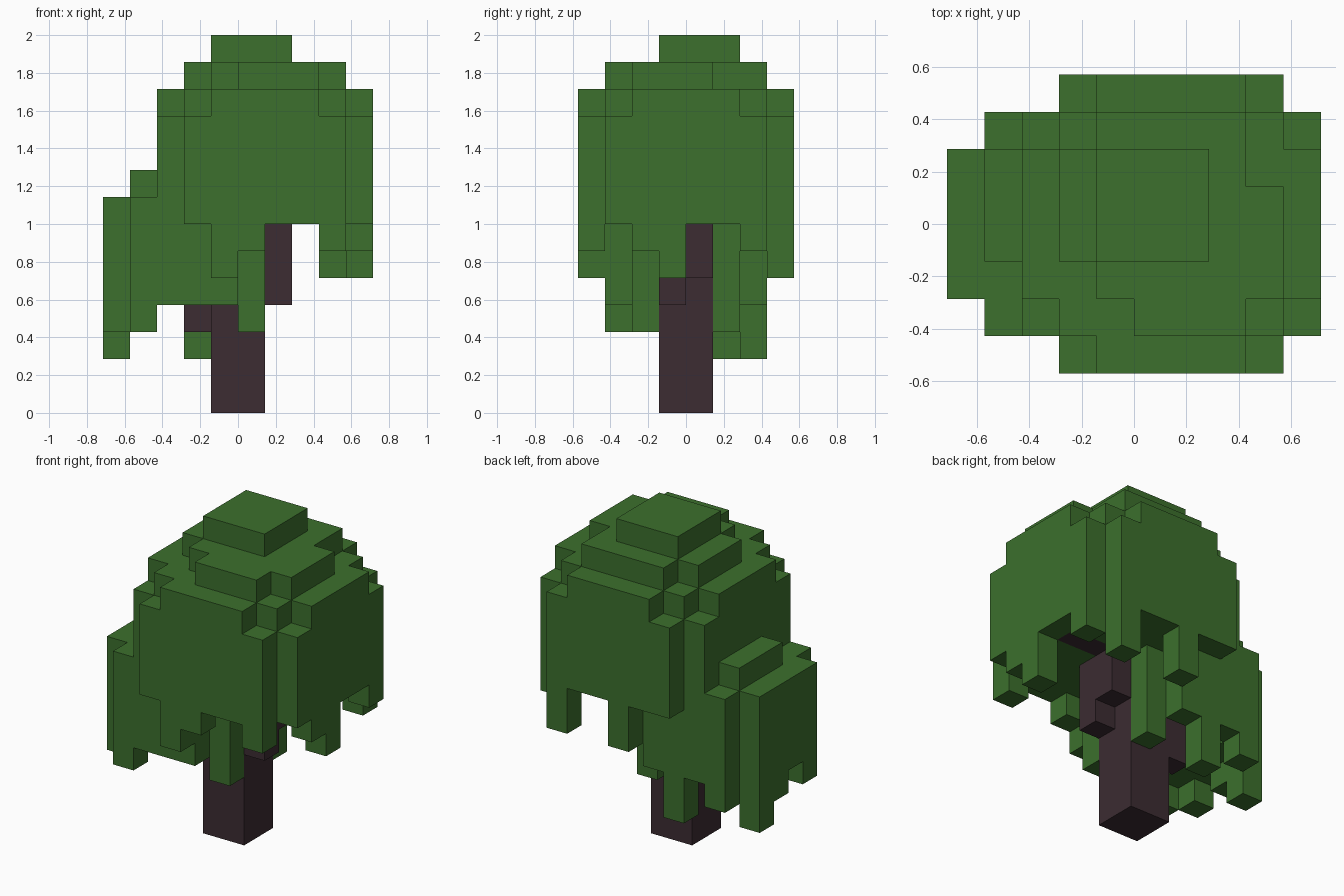
import bpy
import bmesh
from mathutils import Vector

UNIT = 1 / 7          # edge length of one block
cube = bpy.data.objects.get("Cube")
if cube:
    bpy.data.objects.remove(cube, do_unlink=True)


def make_material(name, colour):
    mat = bpy.data.materials.new(name)
    mat.use_nodes = True
    mat.diffuse_color = colour
    mat.node_tree.nodes["Principled BSDF"].inputs["Base Color"].default_value = colour
    return mat


blocks = {}           # grid cell -> name of the part that fills it


def fill(part, xs, ys, zs):
    """Fill a box of grid cells; each range is (start, end)."""
    for x in range(*xs):
        for y in range(*ys):
            for z in range(*zs):
                blocks[x, y, z] = part


def strand(x, y, bottom, top=7):
    """Hang a one-block column of leaves under the canopy."""
    fill("canopy", (x, x + 1), (y, y + 1), (bottom, top))


def build_skin(part, mat):
    """Make one object from the exposed block faces of a part."""
    bm = bmesh.new()
    corners = {}

    def vertex(p):
        key = tuple(round(c) for c in p)
        if key not in corners:
            corners[key] = bm.verts.new(Vector(key) * UNIT)
        return corners[key]

    for cell, owner in blocks.items():
        if owner != part:
            continue
        for axis in range(3):
            u, v = Vector(), Vector()
            u[(axis + 1) % 3] = 1
            v[(axis + 2) % 3] = 1
            for side in (0, 1):
                near = list(cell)
                near[axis] += 1 if side else -1
                if tuple(near) in blocks:
                    continue
                base = Vector(cell)
                base[axis] += side
                loop = [base, base + u, base + u + v, base + v]
                if not side:
                    loop.reverse()
                bm.faces.new([vertex(p) for p in loop])
    # Merge the block faces into large flat faces
    bmesh.ops.dissolve_limit(bm, angle_limit=0.01, verts=bm.verts[:], edges=bm.edges[:])
    mesh = bpy.data.meshes.new(part)
    bm.to_mesh(mesh)
    bm.free()
    mesh.materials.append(mat)
    bpy.context.collection.objects.link(bpy.data.objects.new(part, mesh))


# Main canopy: a block with stepped corners
fill("canopy", (-3, 5), (-3, 3), (7, 11))
fill("canopy", (-2, 4), (-4, 4), (7, 11))

# Second step
fill("canopy", (-2, 4), (-3, 3), (11, 12))
fill("canopy", (-1, 3), (-4, 4), (11, 12))
fill("canopy", (-3, 5), (-2, 2), (11, 12))

# Third step, with uneven edges
fill("canopy", (-1, 3), (-2, 3), (12, 13))
fill("canopy", (0, 3), (-3, -2), (12, 13))
fill("canopy", (-2, -1), (-1, 2), (12, 13))
fill("canopy", (3, 4), (-2, 1), (12, 13))

# Crown
fill("canopy", (-1, 2), (-1, 2), (13, 14))

# Low side clump: front and back walls, outer wall and raised ridge
for y in (-3, 2):
    fill("canopy", (-3, 0), (y, y + 1), (4, 7))
    strand(-4, y, 3, 8)
fill("canopy", (-4, -3), (-2, 2), (4, 8))
fill("canopy", (-5, -4), (-2, 2), (4, 8))
fill("canopy", (-4, -3), (-1, 2), (8, 9))

# Strands under the side clump
strand(-5, -2, 3)
strand(-5, 0, 3)
strand(-5, 1, 2)
strand(-2, 2, 2)

# Strands under the front, left and back of the canopy
strand(-1, -4, 5)
strand(0, -4, 6)
strand(3, -4, 6)
strand(4, -2, 6)
strand(4, -1, 5)
strand(4, 2, 6)
strand(3, 3, 5)
strand(0, 3, 5)

# Inner strands beside the trunk
strand(0, -2, 3)
strand(0, 1, 3)

# Trunk and its branches
fill("trunk", (-1, 1), (-1, 1), (0, 8))
fill("trunk", (1, 2), (-1, 0), (4, 8))
fill("trunk", (1, 2), (0, 1), (5, 8))
fill("trunk", (2, 4), (0, 1), (7, 8))
fill("trunk", (-2, -1), (0, 1), (3, 8))

build_skin("canopy", make_material("leaf green", (0.045, 0.162, 0.026, 1)))
build_skin("trunk", make_material("dark bark", (0.045, 0.025, 0.032, 1)))
